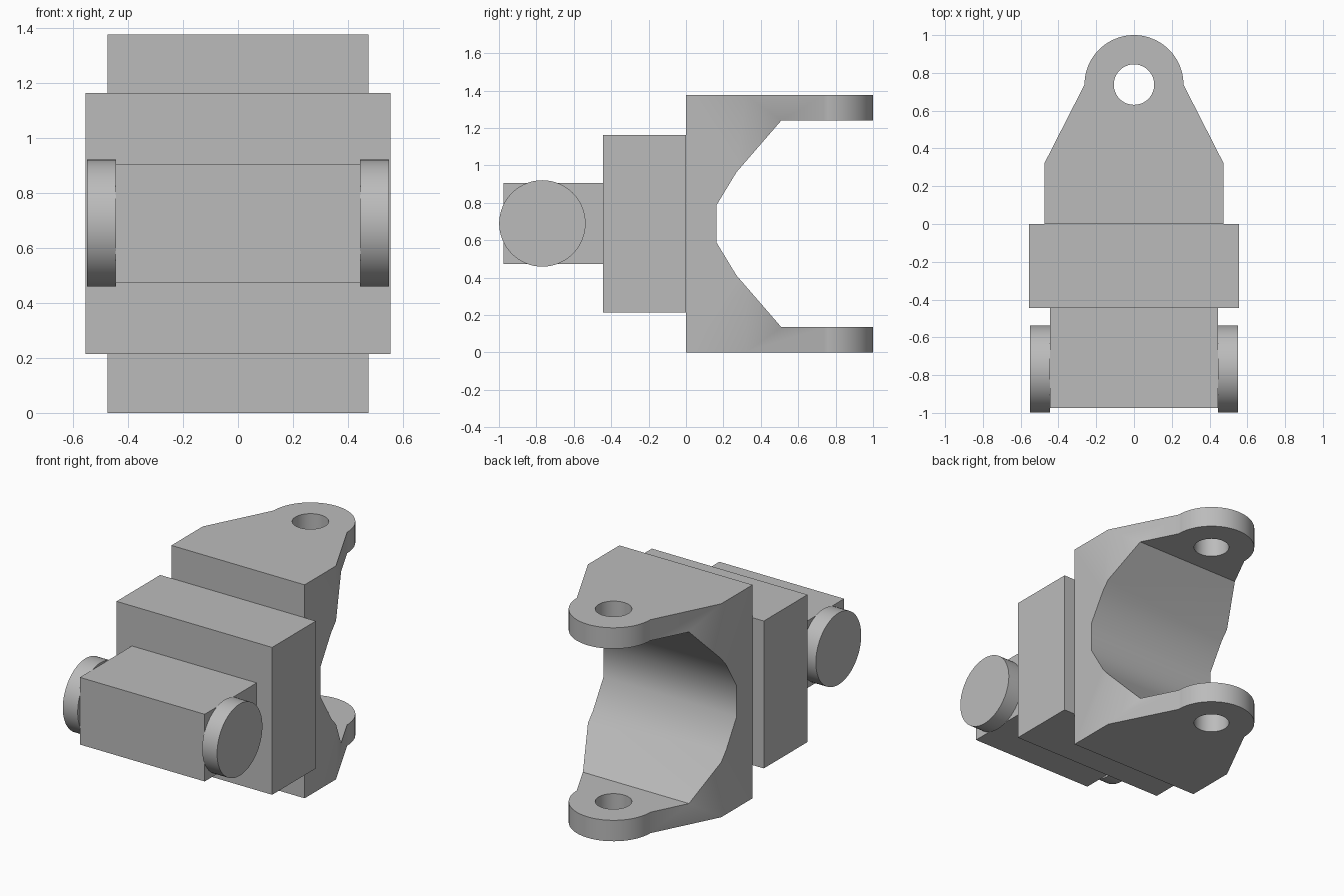
import bpy, bmesh
from math import cos, sin, radians, pi
from mathutils import Matrix, Vector

if "Cube" in bpy.data.objects:
    bpy.data.objects.remove(bpy.data.objects["Cube"], do_unlink=True)

grey = bpy.data.materials.new("plain grey")
grey.use_nodes = True
colour = (0.5, 0.5, 0.5, 1)
grey.diffuse_color = colour
grey.node_tree.nodes["Principled BSDF"].inputs["Base Color"].default_value = colour


def add_object(name, bm):
    bmesh.ops.recalc_face_normals(bm, faces=bm.faces)
    mesh = bpy.data.meshes.new(name)
    bm.to_mesh(mesh)
    bm.free()
    mesh.materials.append(grey)
    obj = bpy.data.objects.new(name, mesh)
    bpy.context.collection.objects.link(obj)
    return obj


def prism(name, points, direction):
    bm = bmesh.new()
    face = bm.faces.new([bm.verts.new(p) for p in points])
    new = bmesh.ops.extrude_face_region(bm, geom=[face])["geom"]
    verts = [v for v in new if isinstance(v, bmesh.types.BMVert)]
    bmesh.ops.translate(bm, verts=verts, vec=Vector(direction))
    return add_object(name, bm)


def box(name, low, high):
    (x0, y0, z0), (x1, y1, z1) = low, high
    base = [(x0, y0, z0), (x1, y0, z0), (x1, y1, z0), (x0, y1, z0)]
    return prism(name, base, (0, 0, z1 - z0))


def cylinder(name, centre, radius, depth, rotation=Matrix()):
    bm = bmesh.new()
    bmesh.ops.create_cone(bm, cap_ends=True, segments=64, radius1=radius,
                          radius2=radius, depth=depth,
                          matrix=Matrix.Translation(centre) @ rotation)
    return add_object(name, bm)


def smooth(obj):
    bpy.ops.object.select_all(action="DESELECT")
    obj.select_set(True)
    bpy.context.view_layer.objects.active = obj
    bpy.ops.object.shade_smooth_by_angle(angle=radians(35))


def cut(obj, cutter):
    mod = obj.modifiers.new("cut", "BOOLEAN")
    mod.operation = "DIFFERENCE"
    mod.solver = "EXACT"
    mod.object = cutter
    bpy.context.view_layer.objects.active = obj
    bpy.ops.object.modifier_apply(modifier=mod.name)
    bpy.data.objects.remove(cutter, do_unlink=True)


# Clevis bracket: tapered plan with a rounded end
height, eye_y, eye_r = 1.376, 0.738, 0.262
outline = [(-0.475, 0, 0), (0.475, 0, 0), (0.475, 0.32, 0)]
for i in range(41):
    a = pi * i / 40
    outline.append((eye_r * cos(a), eye_y + eye_r * sin(a), 0))
outline.append((-0.475, 0.32, 0))
bracket = prism("clevis_bracket", outline, (0, 0, height))

# Faceted opening between the two lugs
half = [(1.2, 0.135), (0.51, 0.135), (0.27, 0.412), (0.162, 0.59)]
profile = half + [(y, height - z) for y, z in reversed(half)]
cut(bracket, prism("opening_cutter", [(-1, y, z) for y, z in profile], (2, 0, 0)))

# Pin hole through both lugs
cut(bracket, cylinder("hole_cutter", (0, eye_y, height / 2), 0.107, 2))
smooth(bracket)

# Stepped blocks
box("middle_block", (-0.555, -0.445, 0.214), (0.555, 0, 1.164))
box("front_block", (-0.445, -0.975, 0.473), (0.445, -0.445, 0.906))

# Round end caps on the sides of the front block
turn = Matrix.Rotation(pi / 2, 4, "Y")
for side, sign in (("left", 1), ("right", -1)):
    smooth(cylinder(side + "_end_cap", (sign * 0.497, -0.768, 0.69), 0.231, 0.106, turn))
